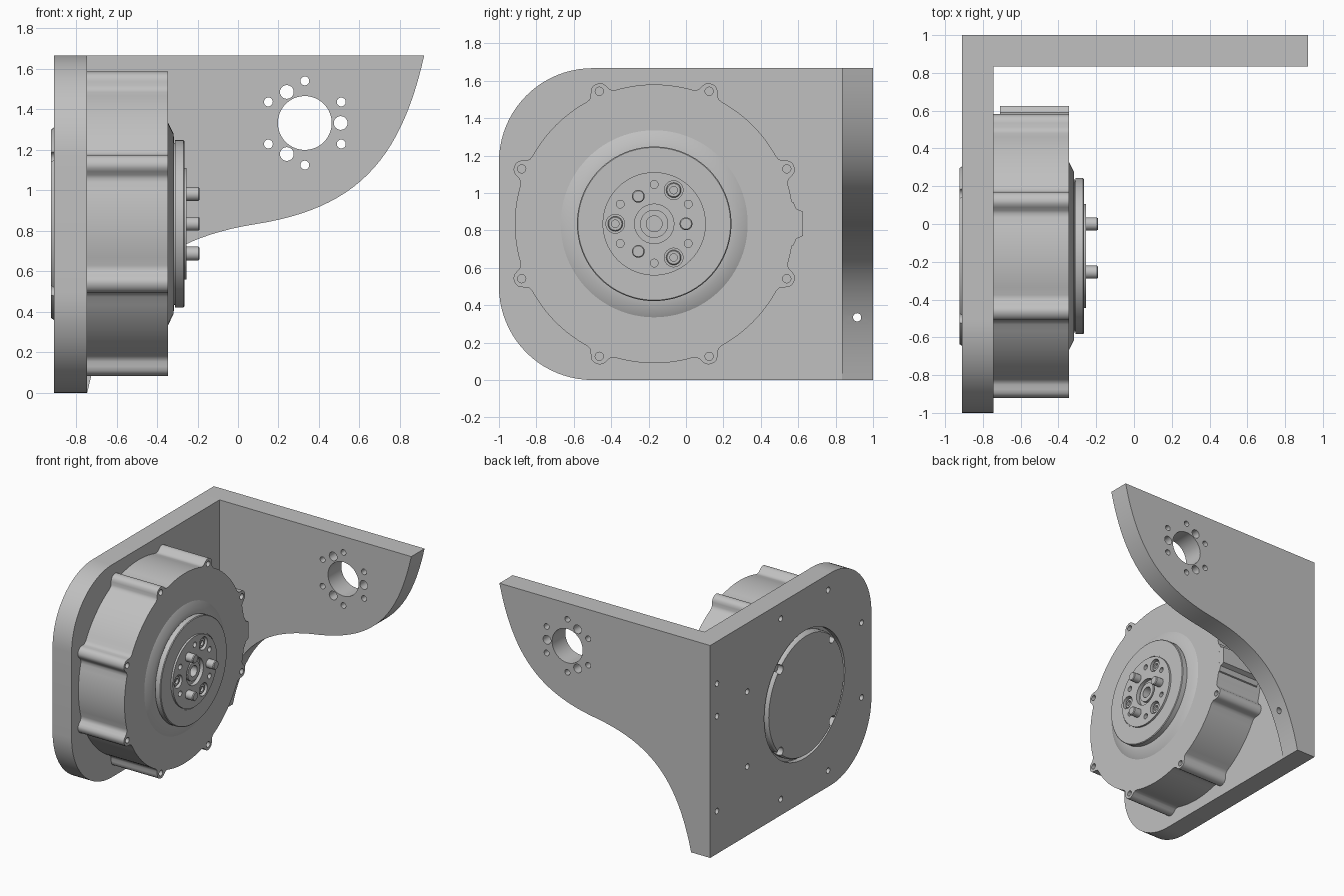
import bpy, bmesh
from math import cos, sin, radians, pi

cube = bpy.data.objects.get("Cube")
if cube:
    bpy.data.objects.remove(cube, do_unlink=True)

grey = bpy.data.materials.new("plain grey")
grey.use_nodes = True
grey.diffuse_color = (0.53, 0.53, 0.53, 1)
grey.node_tree.nodes["Principled BSDF"].inputs["Base Color"].default_value = (0.53, 0.53, 0.53, 1)

CY, CZ = -0.17, 0.835          # axis of the round unit
BACK, FACE = -0.91, -0.745     # outer and inner side of the base plate
TOP = 1.667


def finish(name, bm):
    bmesh.ops.remove_doubles(bm, verts=bm.verts, dist=1e-5)
    bmesh.ops.recalc_face_normals(bm, faces=bm.faces)
    mesh = bpy.data.meshes.new(name)
    bm.to_mesh(mesh)
    bm.free()
    mesh.materials.append(grey)
    ob = bpy.data.objects.new(name, mesh)
    bpy.context.collection.objects.link(ob)
    return ob


def prism(name, outlines, axis, a, b):
    """Extrude closed outlines along x (points are y, z) or y (points are x, z)."""
    bm = bmesh.new()
    for pts in outlines:
        place = (lambda t: [bm.verts.new((t, u, v) if axis == "x" else (u, t, v)) for u, v in pts])
        lo, hi = place(a), place(b)
        bm.faces.new(lo)
        bm.faces.new(hi)
        for i in range(len(pts)):
            j = (i + 1) % len(pts)
            bm.faces.new((lo[i], lo[j], hi[j], hi[i]))
    return finish(name, bm)


def lathe(name, profile, y=CY, z=CZ, n=96):
    """Spin a (radius, x) profile round an axis along x."""
    bm = bmesh.new()
    rings = []
    for r, x in profile:
        if r == 0:
            rings.append([bm.verts.new((x, y, z))] * n)
        else:
            rings.append([bm.verts.new((x, y + r * cos(2 * pi * i / n), z + r * sin(2 * pi * i / n)))
                          for i in range(n)])
    for p, q in zip(rings, rings[1:]):
        for i in range(n):
            j = (i + 1) % n
            bm.faces.new(list(dict.fromkeys((p[i], p[j], q[j], q[i]))))
    return finish(name, bm)


def circle(u, v, r, n=24):
    return [(u + r * cos(2 * pi * i / n), v + r * sin(2 * pi * i / n)) for i in range(n)]


def polar(r, deg, u=CY, v=CZ):
    return u + r * cos(radians(deg)), v + r * sin(radians(deg))


def cut(ob, outlines, axis, a, b):
    cutter = prism("cutter", outlines, axis, a, b)
    cutter.hide_render = True
    mod = ob.modifiers.new("holes", "BOOLEAN")
    mod.operation = "DIFFERENCE"
    mod.solver = "EXACT"
    mod.object = cutter
    bpy.context.view_layer.objects.active = ob
    bpy.ops.object.modifier_apply(modifier=mod.name)
    bpy.data.objects.remove(cutter, do_unlink=True)


lug_angles = [22.5 + 45 * k for k in range(8)]
lug_holes = [circle(*polar(0.767, a), 0.022) for a in lug_angles]
edge_holes = [circle(0.915, z, 0.022) for z in (0.335, 1.08, 1.335)]

# Base plate with two rounded front corners
R = 0.5
corner_low = [polar(R, 180 + 90 * i / 20, -1 + R, R) for i in range(21)]
corner_high = [polar(R, 90 + 90 * i / 20, -1 + R, TOP - R) for i in range(21)]
plate = prism("base_plate", [[(1, 0), (1, TOP)] + corner_high + corner_low], "x", BACK, FACE)
cut(plate, lug_holes + edge_holes, "x", BACK - 0.1, FACE + 0.1)
cut(plate, [circle(CY, CZ, 0.5, 96)], "x", BACK - 0.1, BACK + 0.04)

# Side wing with an S-shaped lower edge, point-symmetric about its middle
MX, MZ = 0.0875, TOP / 2


def bezier(p, t):
    s = 1 - t
    return tuple(s**3 * a + 3 * s * s * t * b + 3 * s * t * t * c + t**3 * d for a, b, c, d in zip(*p))


ctrl = [(0.92, TOP), (0.80, 1.13), (0.57, 0.91), (MX, MZ)]
half = [bezier(ctrl, i / 24) for i in range(25)]
other = [(2 * MX - x, 2 * MZ - z) for x, z in reversed(half[:-1])]
wing = prism("side_wing", [[(FACE, TOP)] + half + other], "y", 0.835, 1)
HX, HZ = 0.33, 1.333
ring = [circle(HX, HZ, 0.133, 64)]
ring += [circle(*polar(0.208, 30 + 60 * k, HX, HZ), 0.022) for k in range(6)]
ring += [circle(*polar(0.177, 120 * k, HX, HZ), 0.034) for k in range(3)]
cut(wing, ring, "y", 0.7, 1.1)
cut(wing, edge_holes, "x", FACE - 0.1, -0.45)

# Round housing with eight screw lugs
flank = [(6.5, 0.745), (5, 0.749), (4, 0.761), (3.2, 0.782), (2.3, 0.799), (1.2, 0.807)]
lug = [(-d, r) for d, r in flank] + [(0, 0.809)] + flank[::-1]
outline = []
for a in lug_angles:
    outline += [polar(r, a + d) for d, r in lug]
    outline += [polar(0.745, a + 6.5 + 32 * i / 10) for i in range(1, 10)]
housing = prism("motor_housing", [outline], "x", FACE, -0.345)
cut(housing, lug_holes, "x", -0.40, -0.3)

# Connector tab on the rear side of the housing
prism("connector_tab", [[(0.5, 0.69), (0.575, 0.72), (0.59, 0.755), (0.625, 0.77),
                         (0.625, 0.9), (0.59, 0.915), (0.575, 0.95), (0.5, 0.98)]], "x", -0.71, -0.3452)

# Stepped output hub with a central bore
hub = lathe("output_hub", [
    (0, -0.4), (0.5, -0.4), (0.5, -0.345), (0.445, -0.318), (0.4, -0.316), (0.4, -0.31),
    (0.413, -0.31), (0.413, -0.27), (0.408, -0.265), (0.284, -0.265), (0.284, -0.27),
    (0.276, -0.27), (0.276, -0.255), (0.105, -0.255), (0.105, -0.285), (0.075, -0.285),
    (0.075, -0.265), (0.042, -0.265), (0.042, -0.36), (0, -0.36)])
small = [circle(*polar(0.21, 30 + 60 * k), 0.021) for k in range(6)]
bores = [circle(*polar(0.208, 60 + 120 * k), 0.05, 32) for k in range(3)]
cut(hub, small + bores, "x", -0.295, -0.2)

# Dowel pins and sunk screws on the hub
for k in range(3):
    lathe(f"dowel_pin_{k + 1}", [(0, -0.29), (0.034, -0.29), (0.034, -0.196), (0.029, -0.19), (0, -0.19)],
          *polar(0.17, 120 * k), n=32)
    lathe(f"hub_screw_{k + 1}", [(0, -0.3), (0.04, -0.3), (0.04, -0.272), (0.035, -0.267),
                                 (0.02, -0.267), (0.02, -0.285), (0, -0.285)],
          *polar(0.208, 60 + 120 * k), n=24)

# Rear cover with four notches
cover = lathe("rear_cover", [(0, BACK + 0.05), (0.475, BACK + 0.05), (0.475, BACK),
                             (0.465, -0.925), (0, -0.925)])
cut(cover, [circle(*polar(0.455, 45 + 90 * k), 0.035) for k in range(4)], "x", -1, BACK + 0.03)

# Smooth round walls, crisp edges
for ob in bpy.context.scene.objects:
    ob.select_set(ob.type == "MESH" and grey.name in ob.data.materials)
bpy.context.view_layer.objects.active = plate
bpy.ops.object.shade_smooth_by_angle(angle=radians(30))
